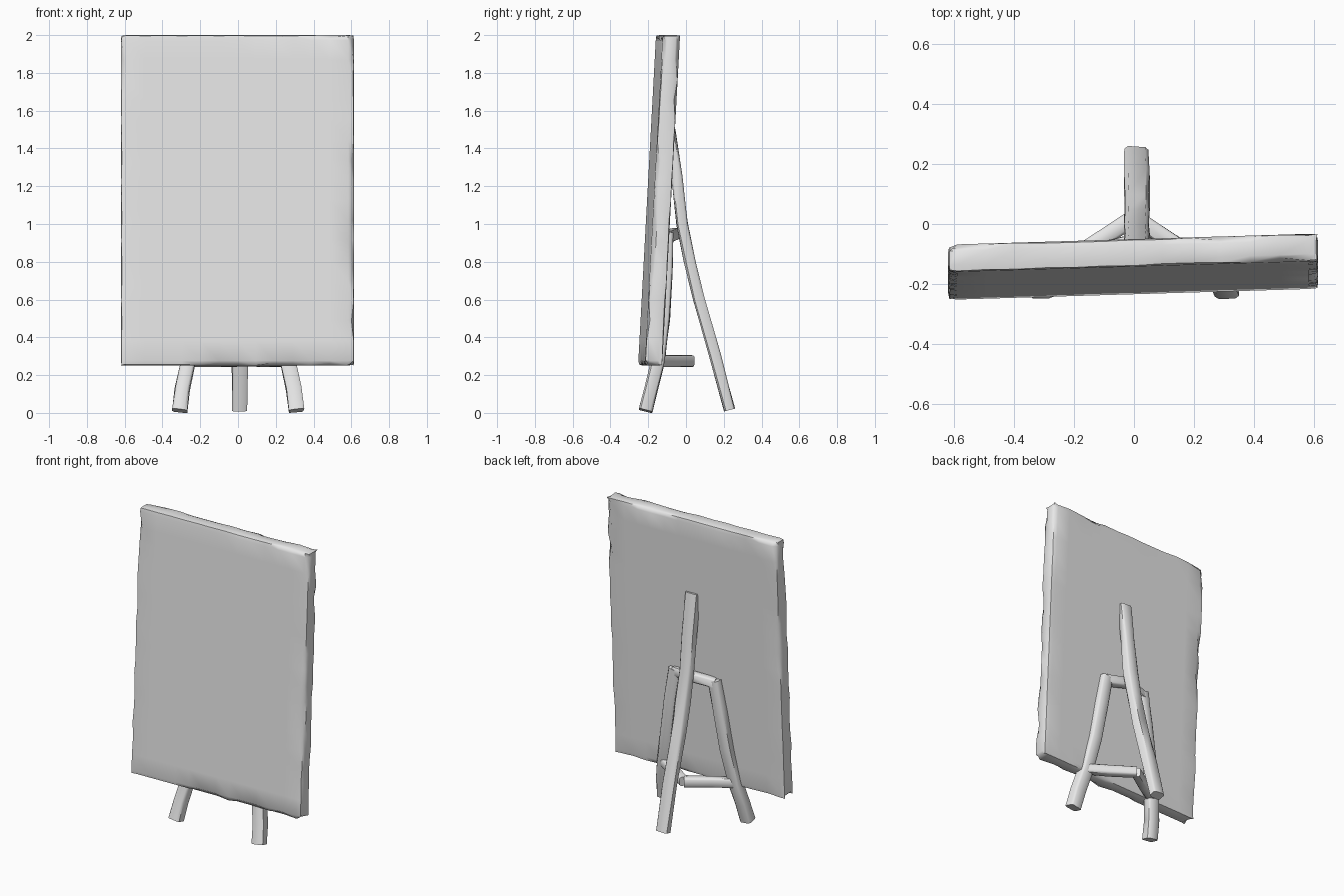
import bpy, bmesh, math, random
from mathutils import Vector

random.seed(4)
cube = bpy.data.objects.get("Cube")
if cube:
    bpy.data.objects.remove(cube, do_unlink=True)

mat = bpy.data.materials.new("pale grey")
mat.use_nodes = True
grey = (0.8, 0.8, 0.8, 1)
mat.diffuse_color = grey
mat.node_tree.nodes["Principled BSDF"].inputs["Base Color"].default_value = grey


def finish(bm, name, angle):
    bmesh.ops.recalc_face_normals(bm, faces=bm.faces)
    me = bpy.data.meshes.new(name)
    bm.to_mesh(me)
    bm.free()
    me.materials.append(mat)
    ob = bpy.data.objects.new(name, me)
    bpy.context.collection.objects.link(ob)
    bpy.ops.object.select_all(action='DESELECT')
    ob.select_set(True)
    bpy.context.view_layer.objects.active = ob
    bpy.ops.object.shade_smooth_by_angle(angle=math.radians(angle))
    return ob


def beam(name, path, half_w, half_d, side, wobble=0.003):
    """Rectangular bar swept along a path, with worn edges."""
    pts = [Vector(p) for p in path]
    bm = bmesh.new()
    rings = []
    for i, p in enumerate(pts):
        tan = (pts[min(i + 1, len(pts) - 1)] - pts[max(i - 1, 0)]).normalized()
        w = Vector(side)
        w = (w - tan * w.dot(tan)).normalized()
        d = tan.cross(w)
        ring = []
        for a, b in ((1, .7), (.7, 1), (-.7, 1), (-1, .7),
                     (-1, -.7), (-.7, -1), (.7, -1), (1, -.7)):
            k = random.uniform(-wobble, wobble)
            ring.append(bm.verts.new(p + w * a * (half_w + k) + d * b * (half_d + k)))
        rings.append(ring)
    for r, s in zip(rings, rings[1:]):
        for j in range(8):
            k = (j + 1) % 8
            bm.faces.new((r[j], r[k], s[k], s[j]))
    bm.faces.new(rings[0])
    bm.faces.new(rings[-1])
    return finish(bm, name, 50)


# Board: thin slab, leaning back and turned slightly, with chipped edges
bm = bmesh.new()
bmesh.ops.create_cube(bm, size=1)
cuts = {0: [-.475 + .95 * i / 12 for i in range(13)],
        1: [-.25, .25],
        2: [-.485 + .97 * i / 16 for i in range(17)]}
for axis, places in cuts.items():
    normal = Vector((0, 0, 0))
    normal[axis] = 1
    for place in places:
        bmesh.ops.bisect_plane(bm, geom=bm.verts[:] + bm.edges[:] + bm.faces[:],
                               plane_co=normal * place, plane_no=normal)
size = Vector((1.235, 0.092, 1.75))
for v in bm.verts:
    outer = [a for a in range(3) if abs(v.co[a]) > .499]
    p = Vector([v.co[a] * size[a] for a in range(3)])
    if len(outer) > 1:
        chip = random.choice((.002, .004, .006, .014))
        for a in outer:
            p[a] -= math.copysign(chip, p[a])
    rise = (p.z + size.z / 2) / size.z
    v.co = (p.x - .003, p.y - .19 + .095 * rise + .03 * p.x, p.z + 1.125)
finish(bm, "board", 40)

# Rear prop leg, curving away from the back of the board
beam("rear_leg", [(.01, -.085, 1.5), (.01, -.05, 1.25), (.01, -.02, 1.0),
                  (.01, .02, .8), (.01, .068, .6), (.01, .155, .3),
                  (.01, .23, .015)], .041, .029, (1, 0, 0))

# Front legs, splayed sideways, and the bars that bow back from them
for s, label in ((1, "left"), (-1, "right")):
    beam("front_leg_" + label,
         [(s * .145, -.105, .95), (s * .18, -.108, .75), (s * .22, -.122, .5),
          (s * .265, -.15, .27), (s * .295, -.185, .13), (s * .31, -.215, .012)],
         .039, .036, (1, 0, 0))
    beam("stretcher_" + label,
         [(s * .27, -.15, .275), (s * .14, -.07, .275), (0, .022, .275)],
         .03, .028, (0, 0, 1), .002)

# Short bar joining the tops of the legs
beam("top_brace", [(-.15, -.1, .93), (0, -.06, .95), (.15, -.1, .93)],
     .03, .028, (0, 0, 1))
